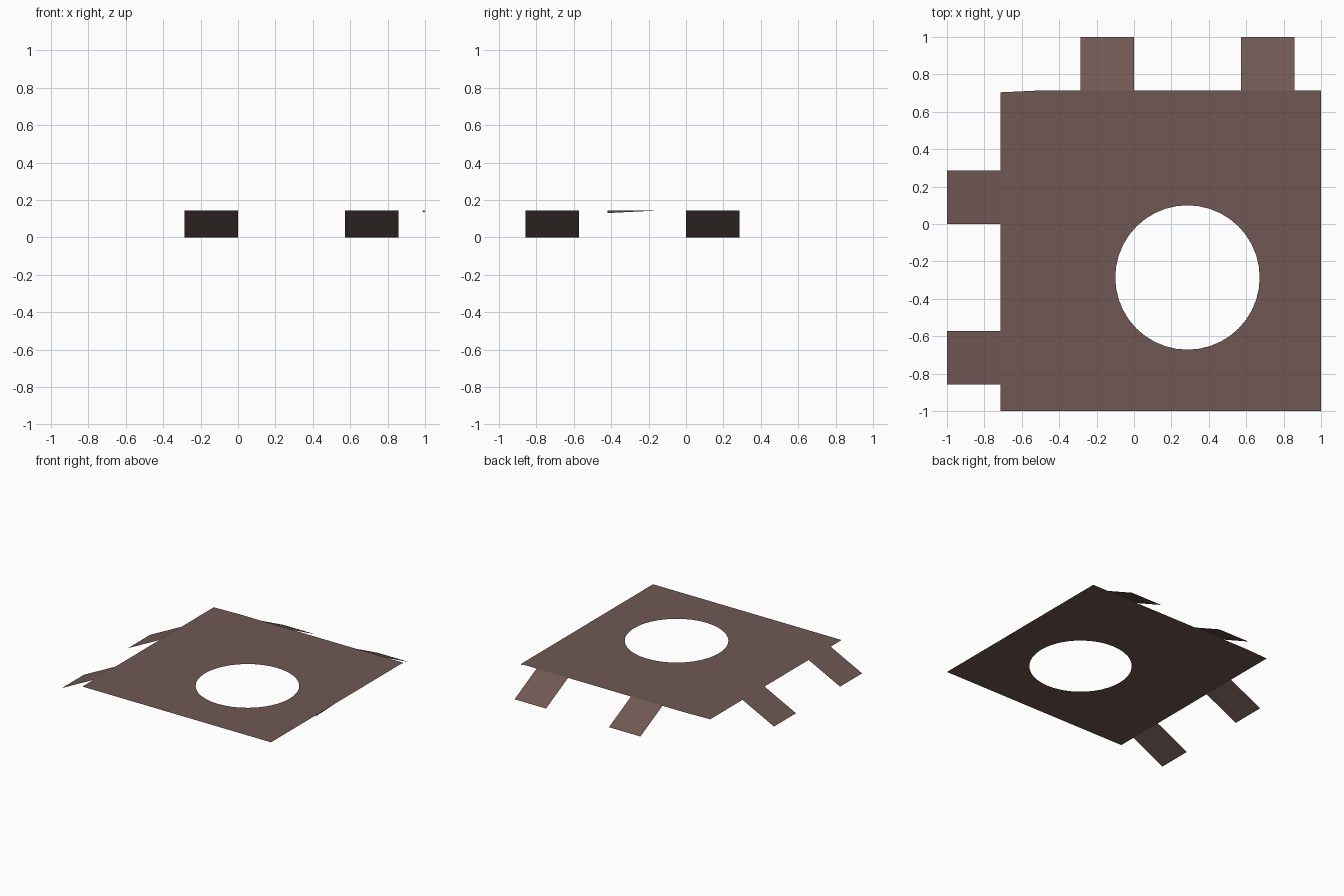
import bpy
import bmesh
import math

cube = bpy.data.objects.get("Cube")
if cube:
    bpy.data.objects.remove(cube, do_unlink=True)

TOP = 0.143      # height of the plate
EDGE = 0.714     # inner edge where the tabs hinge
TAB = 0.286      # tab width

brown = bpy.data.materials.new("dull_brown")
colour = (0.162, 0.098, 0.087, 1)
brown.diffuse_color = colour
brown.use_nodes = True
brown.node_tree.nodes["Principled BSDF"].inputs["Base Color"].default_value = colour


def finish(name, bm):
    mesh = bpy.data.meshes.new(name)
    bm.to_mesh(mesh)
    bm.free()
    mesh.materials.append(brown)
    obj = bpy.data.objects.new(name, mesh)
    bpy.context.collection.objects.link(obj)
    return obj


def sheet(name, points):
    """One flat face through the given points."""
    bm = bmesh.new()
    bm.faces.new([bm.verts.new(p) for p in points])
    return finish(name, bm)


def loop(bm, points):
    verts = [bm.verts.new((x, y, TOP)) for x, y in points]
    return [bm.edges.new((a, b)) for a, b in zip(verts, verts[1:] + verts[:1])]


# Flat plate with a round hole and one slightly clipped corner
bm = bmesh.new()
outline = [(-EDGE, -1), (1, -1), (1, EDGE), (-0.5, EDGE), (-EDGE, 0.704)]
steps = 40
hole = [(0.286 + 0.386 * math.cos(math.tau * i / steps),
         -0.286 + 0.386 * math.sin(math.tau * i / steps)) for i in range(steps)]
edges = loop(bm, outline) + loop(bm, hole)
bmesh.ops.triangle_fill(bm, edges=edges, use_beauty=True, normal=(0, 0, 1))
for f in bm.faces:
    f.normal_update()
    if f.normal.z < 0:
        f.normal_flip()
finish("plate", bm)

# Tabs sloping down to the ground along the back
for i, x in enumerate((-TAB, 2 * TAB)):
    sheet(f"back_tab_{i + 1}", [(x, EDGE, TOP), (x + TAB, EDGE, TOP),
                                (x + TAB, 1, 0), (x, 1, 0)])

# Tabs sloping down to the ground along the right side
for i, y in enumerate((0, -3 * TAB)):
    sheet(f"side_tab_{i + 1}", [(-EDGE, y, TOP), (-EDGE, y + TAB, TOP),
                                (-1, y + TAB, 0), (-1, y, 0)])

# Thin slivers folded down under the edges
sheet("side_sliver", [(1, -0.42, TOP), (0.995, -0.42, 0.13), (1, -0.16, TOP)])
sheet("corner_sliver", [(1, EDGE, TOP), (0.995, 0.708, 0.13), (0.985, EDGE, TOP)])
